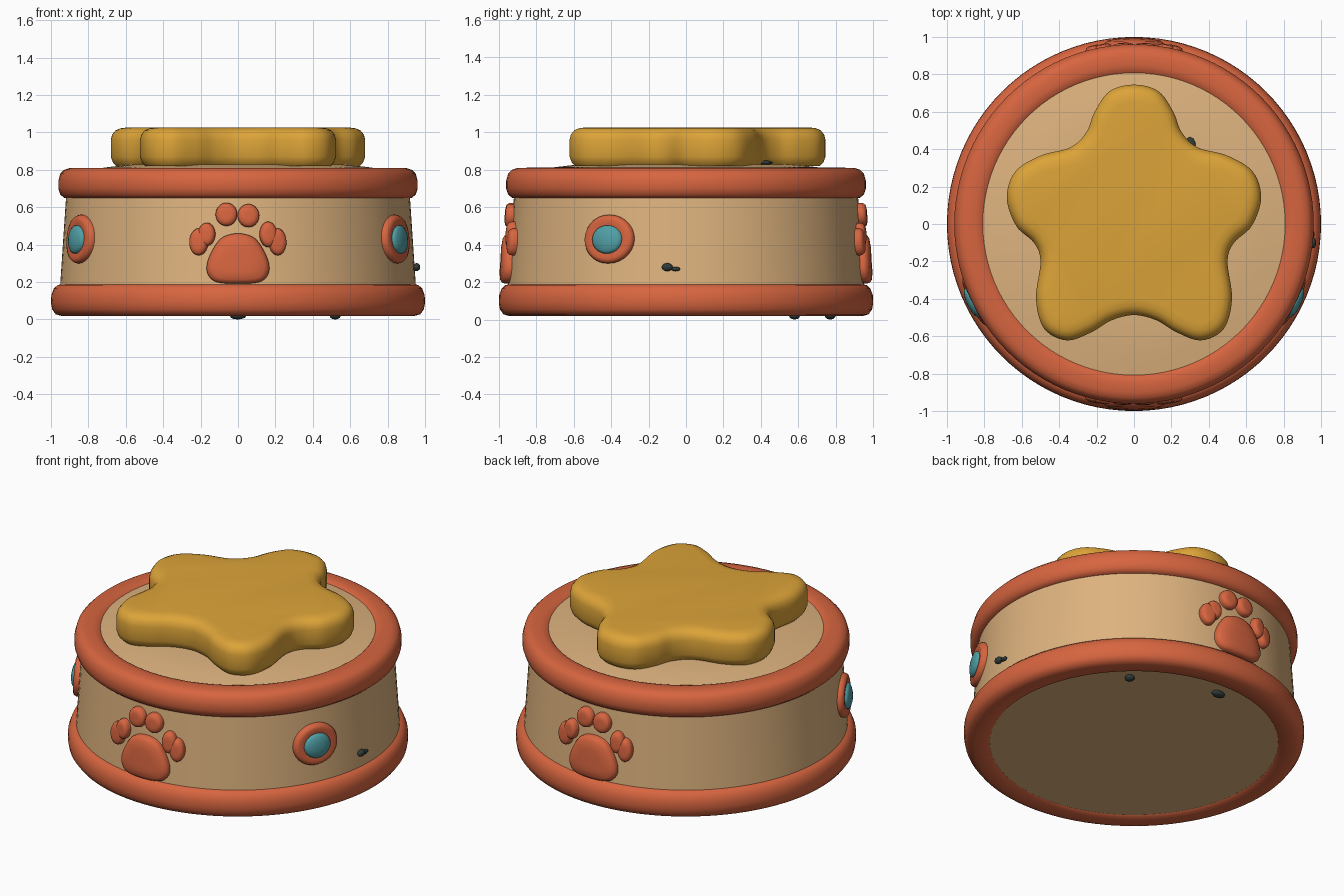
import bpy, bmesh, math
from mathutils import Vector

if "Cube" in bpy.data.objects:
    bpy.data.objects.remove(bpy.data.objects["Cube"])


def material(name, rgb):
    m = bpy.data.materials.new(name)
    m.diffuse_color = (*rgb, 1)
    m.use_nodes = True
    m.node_tree.nodes["Principled BSDF"].inputs["Base Color"].default_value = m.diffuse_color
    return m


ORANGE = material("coral orange", (0.68, 0.13, 0.05))
TAN = material("warm tan", (0.73, 0.45, 0.21))
GOLD = material("golden yellow", (0.72, 0.37, 0.04))
TEAL = material("teal", (0.08, 0.35, 0.38))
DARK = material("dark slate", (0.03, 0.045, 0.042))


def loft(name, rings, mat, cap=True, angle=40):
    """Skin a stack of closed rings; optionally cap the last one."""
    bm = bmesh.new()
    vs = [[bm.verts.new(p) for p in r] for r in rings]
    n = len(vs[0])
    for a, b in zip(vs, vs[1:]):
        for i in range(n):
            j = (i + 1) % n
            bm.faces.new((a[i], a[j], b[j], b[i]))
    if cap:
        bm.faces.new(vs[-1])
    me = bpy.data.meshes.new(name)
    bm.to_mesh(me)
    bm.free()
    ob = bpy.data.objects.new(name, me)
    bpy.context.collection.objects.link(ob)
    me.materials.append(mat)
    bpy.ops.object.select_all(action='DESELECT')
    ob.select_set(True)
    bpy.context.view_layer.objects.active = ob
    bpy.ops.object.shade_smooth_by_angle(angle=math.radians(angle))
    return ob


def lathe(name, profile, mat, cap=False, n=96):
    rings = [[(r * math.cos(2 * math.pi * i / n), r * math.sin(2 * math.pi * i / n), z)
              for i in range(n)] for r, z in profile]
    return loft(name, rings, mat, cap)


def smooth_loop(pts, sub=6):
    """Closed Catmull-Rom curve through 2D points."""
    P = [Vector(p) for p in pts]
    n, out = len(P), []
    for i in range(n):
        a, b, c, d = P[i - 1], P[i], P[(i + 1) % n], P[(i + 2) % n]
        for k in range(sub):
            t = k / sub
            out.append(0.5 * (2 * b + (c - a) * t + (2 * a - 5 * b + 4 * c - d) * t * t
                              + (3 * b - a - 3 * c + d) * t ** 3))
    return out


def mirrored(half):
    """Close a right-hand outline listed bottom to top."""
    return half + [(-x, y) for x, y in reversed(half) if x > 0]


def ellipse(cx, cz, rx, rz, n=28):
    return [Vector((cx + rx * math.cos(2 * math.pi * i / n),
                    cz + rz * math.sin(2 * math.pi * i / n))) for i in range(n)]


def wall_radius(z):
    return 0.95 - 0.03 * (z - 0.19) / 0.46


def wall_patch(name, outline, steps, direction, mat):
    """Puffy shape wrapped on the wall; steps are (scale, height above wall)."""
    c = sum(outline, Vector((0, 0))) / len(outline)
    rings = []
    for s, h in steps:
        ring = []
        for p in outline:
            q = c + (p - c) * s
            a = math.radians(direction) + q.x / 0.94
            r = wall_radius(q.y) + h
            ring.append((r * math.cos(a), r * math.sin(a), q.y))
        rings.append(ring)
    return loft(name, rings, mat, angle=60)


# Drum body: bottom, wall and slightly raised top
lathe("drum_bottom", [(0.001, 0.03), (0.40, 0.03), (0.86, 0.03)], TAN)
lathe("drum_wall", [(0.951, 0.18), (0.935, 0.42), (0.919, 0.66)], TAN)
lathe("drum_top", [(0.81, 0.798), (0.70, 0.814), (0.58, 0.828), (0.3, 0.83)], TAN, cap=True)

# Rounded rims
lathe("lower_rim", [(0.845, 0.032), (0.86, 0.02), (0.94, 0.018), (0.975, 0.028), (0.994, 0.055),
                    (1.0, 0.09), (0.998, 0.13), (0.985, 0.165), (0.965, 0.184), (0.94, 0.19)], ORANGE)
lathe("upper_rim", [(0.91, 0.648), (0.93, 0.651), (0.95, 0.668), (0.961, 0.70), (0.961, 0.74),
                    (0.95, 0.78), (0.93, 0.80), (0.90, 0.81), (0.85, 0.811), (0.815, 0.805),
                    (0.80, 0.79)], ORANGE)

# Plump star on top
star_half = [(0, -0.487), (0.12, -0.515), (0.23, -0.58), (0.36, -0.622), (0.48, -0.56),
             (0.524, -0.40), (0.50, -0.20), (0.535, -0.10), (0.63, -0.01), (0.68, 0.14),
             (0.635, 0.28), (0.50, 0.365), (0.34, 0.41), (0.255, 0.49), (0.21, 0.60),
             (0.13, 0.71), (0, 0.745)]
star = smooth_loop(mirrored(star_half))


def inset(loop, d):
    out = []
    for i, p in enumerate(loop):
        t = (loop[(i + 1) % len(loop)] - loop[i - 1]).normalized()
        out.append(p + Vector((-t.y, t.x)) * d)
    return out


loft("star", [[(p.x, p.y, z) for p in inset(star, d)] for d, z in
              [(0.03, 0.82), (0.012, 0.838), (0.0, 0.87), (0.0, 0.96), (0.007, 0.988),
               (0.024, 1.01), (0.05, 1.022), (0.09, 1.027)]], GOLD, angle=60)

# Paw prints front and back
pad = smooth_loop(mirrored([(0, 0.192), (0.11, 0.20), (0.157, 0.24), (0.162, 0.30),
                            (0.13, 0.38), (0.08, 0.44), (0, 0.46)]))
puff = [(1.0, -0.01), (1.0, 0.018), (0.95, 0.033), (0.82, 0.045), (0.5, 0.05), (0.2, 0.05)]
toes = [(-0.062, 0.562, 0.058, 0.062), (0.056, 0.555, 0.058, 0.062),
        (-0.21, 0.415, 0.05, 0.072), (-0.168, 0.455, 0.046, 0.062),
        (0.212, 0.415, 0.046, 0.072), (0.162, 0.455, 0.046, 0.068)]
for side, direction in (("front", -90), ("back", 90)):
    wall_patch(side + "_paw_pad", pad, puff, direction, ORANGE)
    for i, t in enumerate(toes):
        wall_patch(f"{side}_paw_toe_{i + 1}", ellipse(*t),
                   [(s, h * 0.85) for s, h in puff], direction, ORANGE)

# Round gems in raised settings on both sides
for side, direction in (("right", -26), ("left", -154)):
    wall_patch(side + "_gem_setting", ellipse(0, 0.43, 0.146, 0.13),
               [(1.0, -0.01), (1.0, 0.012), (0.93, 0.028), (0.8, 0.034), (0.6, 0.028), (0.5, 0.026)],
               direction, ORANGE)
    wall_patch(side + "_gem", ellipse(0, 0.428, 0.086, 0.077),
               [(1.0, 0.02), (0.97, 0.036), (0.8, 0.045), (0.5, 0.052), (0.2, 0.055)],
               direction, TEAL)

# Small dark pebbles
for i, (loc, size) in enumerate([((0.955, -0.10, 0.28), (0.02, 0.03, 0.022)),
                                 ((0.95, -0.055, 0.27), (0.015, 0.025, 0.012)),
                                 ((0.0, 0.77, 0.02), (0.045, 0.03, 0.02)),
                                 ((0.52, 0.58, 0.02), (0.03, 0.03, 0.02)),
                                 ((0.30, 0.42, 0.838), (0.03, 0.045, 0.012))]):
    bpy.ops.mesh.primitive_ico_sphere_add(subdivisions=2, radius=1, location=loc)
    ob = bpy.context.object
    ob.name = f"pebble_{i + 1}"
    ob.scale = size
    ob.data.materials.append(DARK)
    bpy.ops.object.shade_smooth()
